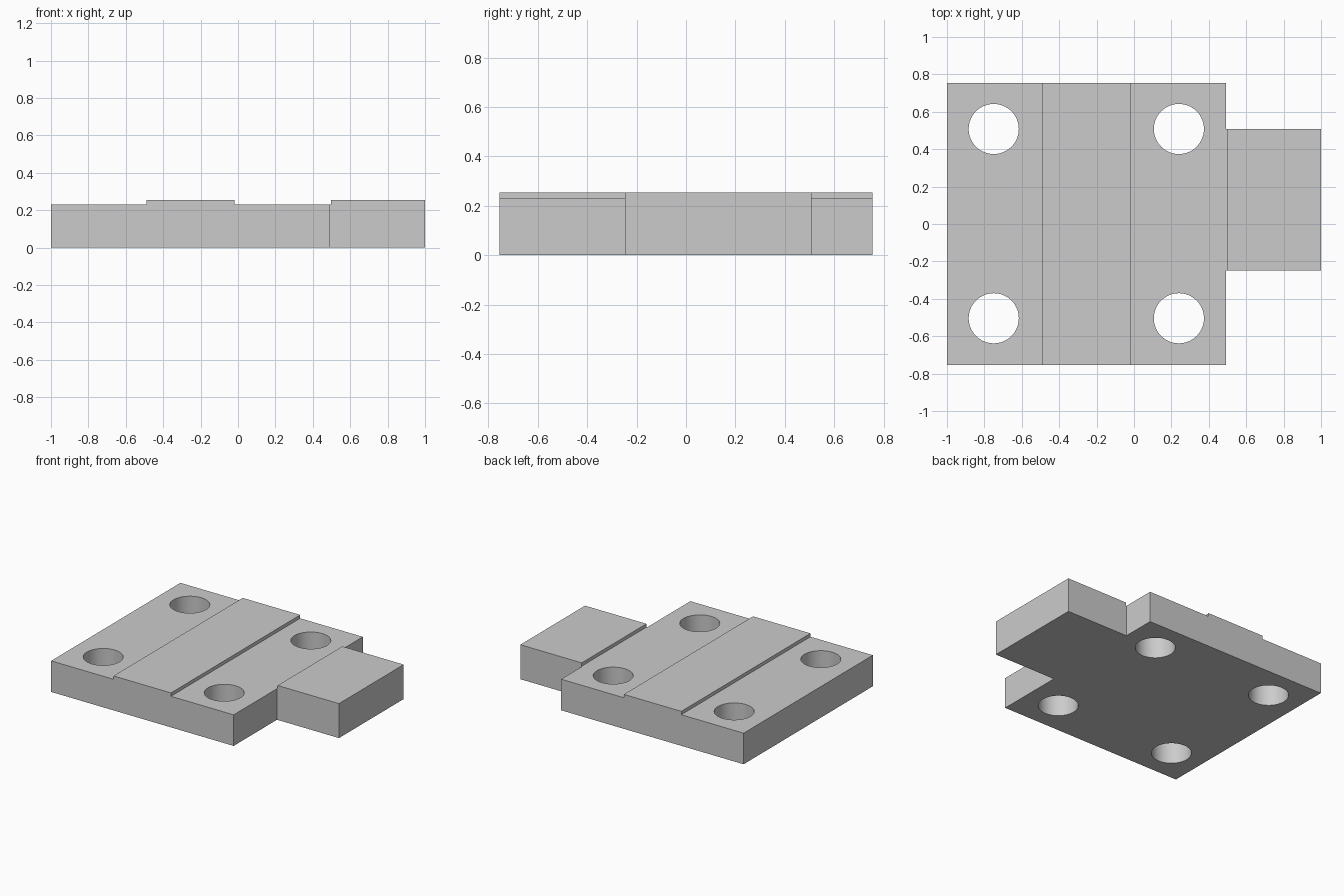
import bpy, bmesh, math

default = bpy.data.objects.get("Cube")
if default:
    bpy.data.objects.remove(default, do_unlink=True)

# Single flat grey
GREY = (0.6, 0.6, 0.6, 1)
grey = bpy.data.materials.new("light_grey")
grey.use_nodes = True
grey.diffuse_color = GREY
grey.node_tree.nodes["Principled BSDF"].inputs["Base Color"].default_value = GREY


def extrude_profile(name, profile, y0, y1):
    """Extrude an (x, z) outline from y0 to y1."""
    bm = bmesh.new()
    face = bm.faces.new([bm.verts.new((x, y0, z)) for x, z in profile])
    ext = bmesh.ops.extrude_face_region(bm, geom=[face])
    verts = [v for v in ext["geom"] if isinstance(v, bmesh.types.BMVert)]
    bmesh.ops.translate(bm, verts=verts, vec=(0, y1 - y0, 0))
    bmesh.ops.recalc_face_normals(bm, faces=bm.faces)
    mesh = bpy.data.meshes.new(name)
    bm.to_mesh(mesh)
    bm.free()
    obj = bpy.data.objects.new(name, mesh)
    bpy.context.collection.objects.link(obj)
    mesh.materials.append(grey)
    return obj


def apply_boolean(target, other, operation):
    mod = target.modifiers.new(operation.lower(), "BOOLEAN")
    mod.operation = operation
    mod.solver = "EXACT"
    mod.object = other
    bpy.context.view_layer.objects.active = target
    bpy.ops.object.modifier_apply(modifier=mod.name)
    bpy.data.objects.remove(other, do_unlink=True)


LOW, HIGH, EDGE = 0.23, 0.255, 0.493

# Base plate with the raised band across it
plate = extrude_profile("base_plate", [
    (-1, 0), (EDGE, 0), (EDGE, LOW), (-0.02, LOW), (-0.02, HIGH),
    (-0.49, HIGH), (-0.49, LOW), (-1, LOW)], -0.755, 0.755)

# Side tab, raised just beyond the plate edge
tab = extrude_profile("side_tab", [
    (EDGE, 0), (1, 0), (1, HIGH), (0.498, HIGH), (0.498, LOW), (EDGE, LOW)],
    -0.248, 0.508)
apply_boolean(plate, tab, "UNION")

# Four through holes
for x in (-0.75, 0.24):
    for y in (-0.504, 0.508):
        bpy.ops.mesh.primitive_cylinder_add(
            vertices=64, radius=0.134, depth=1, location=(x, y, 0.1))
        cutter = bpy.context.object
        cutter.name = "hole_cutter"
        cutter.hide_render = True
        cutter.data.materials.append(grey)
        apply_boolean(plate, cutter, "DIFFERENCE")

# Smooth hole walls, sharp edges
bpy.ops.object.select_all(action="DESELECT")
plate.select_set(True)
bpy.context.view_layer.objects.active = plate
bpy.ops.object.shade_smooth_by_angle(angle=math.radians(30))
